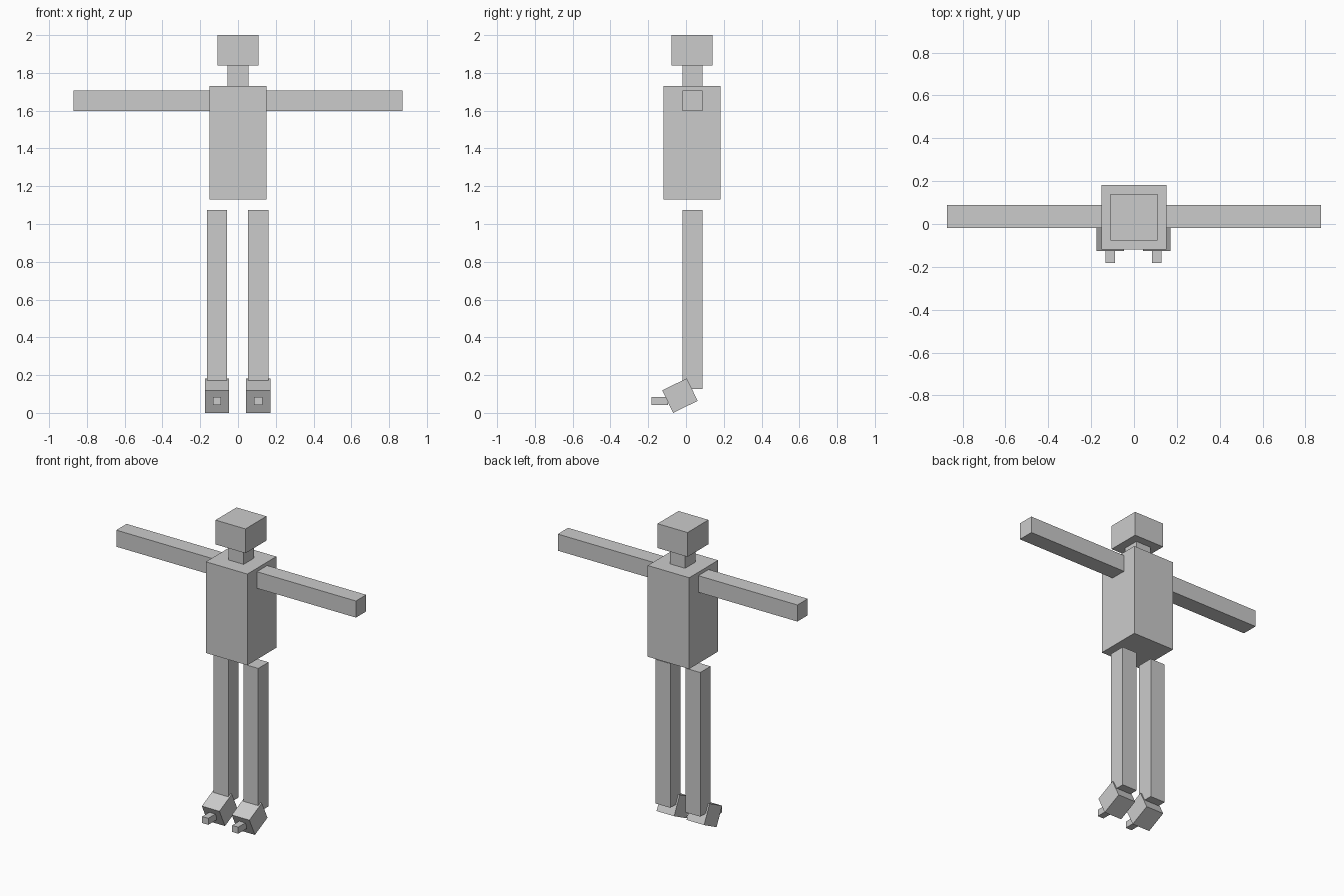
import bpy
import math

if "Cube" in bpy.data.objects:
    bpy.data.objects.remove(bpy.data.objects["Cube"])

grey = bpy.data.materials.new("plain grey")
grey.diffuse_color = (0.6, 0.6, 0.6, 1)
grey.use_nodes = True
grey.node_tree.nodes["Principled BSDF"].inputs["Base Color"].default_value = grey.diffuse_color


def box(name, center, size, tilt=0):
    """Box with a given centre and size, tilted about the x axis in degrees."""
    bpy.ops.mesh.primitive_cube_add(size=1, location=center,
                                    rotation=(math.radians(tilt), 0, 0))
    ob = bpy.context.object
    ob.name = name
    ob.scale = size
    ob.data.materials.append(grey)
    return ob


# Head, neck and torso
box("head", (0, 0.031, 1.92), (0.218, 0.218, 0.16))
box("neck", (0, 0.034, 1.785), (0.109, 0.107, 0.11))
box("torso", (0, 0.032, 1.43), (0.302, 0.301, 0.60))

for side, sx, leg_x in (("left", -1, -0.111), ("right", 1, 0.107)):
    # Arm stretched straight out from the torso
    box(side + "_arm", (sx * 0.511, 0.034, 1.653), (0.722, 0.107, 0.109))
    # Leg, hanging free just below the torso
    box(side + "_leg", (leg_x, 0.034, 0.60), (0.108, 0.107, 0.948))
    # Foot tipped forward, with a small level toe peg
    box(side + "_foot", (leg_x, -0.032, 0.0915), (0.128, 0.1445, 0.1325), 26)
    box(side + "_toe", (leg_x, -0.138, 0.062), (0.044, 0.088, 0.043))
